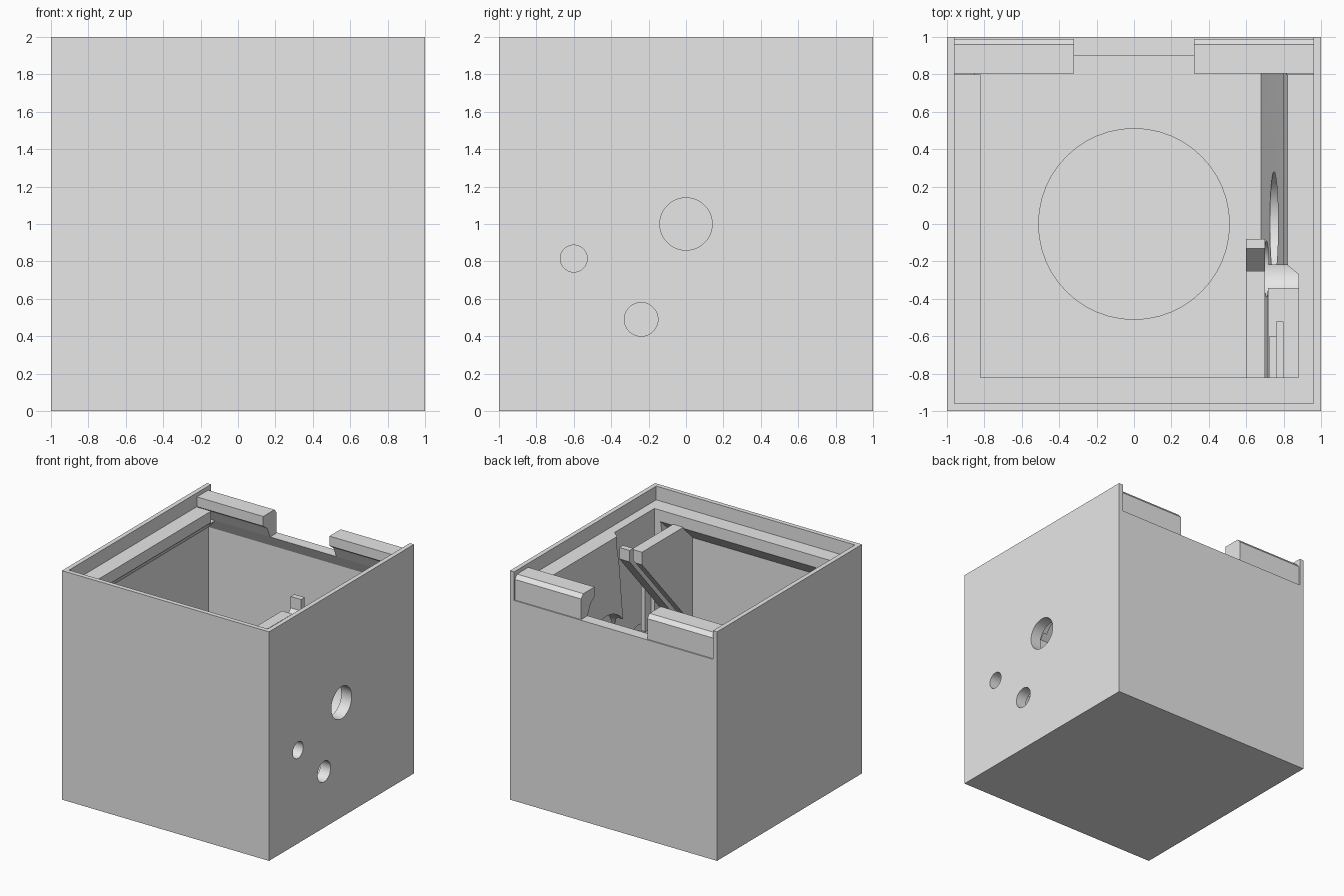
import bpy, bmesh, math
from mathutils import Matrix, Vector

cube = bpy.data.objects.get("Cube")
if cube:
    bpy.data.objects.remove(cube, do_unlink=True)

grey = bpy.data.materials.new("plain grey")
grey.use_nodes = True
grey.diffuse_color = (0.8, 0.8, 0.8, 1)
grey.node_tree.nodes["Principled BSDF"].inputs["Base Color"].default_value = (0.8, 0.8, 0.8, 1)


def finish(name, bm):
    bmesh.ops.recalc_face_normals(bm, faces=bm.faces)
    mesh = bpy.data.meshes.new(name)
    bm.to_mesh(mesh)
    bm.free()
    mesh.materials.append(grey)
    ob = bpy.data.objects.new(name, mesh)
    bpy.context.collection.objects.link(ob)
    return ob


def loft(name, rings):
    """Closed solid through rings of equal point count."""
    bm = bmesh.new()
    loops = [[bm.verts.new(p) for p in ring] for ring in rings]
    n = len(loops[0])
    for a, b in zip(loops, loops[1:]):
        for i in range(n):
            j = (i + 1) % n
            bm.faces.new((a[i], a[j], b[j], b[i]))
    bm.faces.new(loops[0])
    bm.faces.new(loops[-1])
    return finish(name, bm)


def rect(z, x0, x1, y0, y1):
    return [(x0, y0, z), (x1, y0, z), (x1, y1, z), (x0, y1, z)]


def box(name, x0, x1, y0, y1, z0, z1):
    return loft(name, [rect(z0, x0, x1, y0, y1), rect(z1, x0, x1, y0, y1)])


def side_prism(name, profile, x0, x1):
    """Extrude a (y, z) profile along x."""
    return loft(name, [[(x, y, z) for y, z in profile] for x in (x0, x1)])


def cylinder(name, centre, radius, depth, axis):
    bm = bmesh.new()
    turn = Vector((0, 0, 1)).rotation_difference(Vector(axis)).to_matrix().to_4x4()
    bmesh.ops.create_cone(bm, cap_ends=True, segments=48, radius1=radius, radius2=radius,
                          depth=depth, matrix=Matrix.Translation(centre) @ turn)
    return finish(name, bm)


def cut(target, cutter):
    cutter.hide_render = True
    mod = target.modifiers.new("cut", "BOOLEAN")
    mod.operation = "DIFFERENCE"
    mod.solver = "EXACT"
    mod.object = cutter
    bpy.context.view_layer.objects.active = target
    bpy.ops.object.modifier_apply(modifier=mod.name)
    bpy.data.objects.remove(cutter, do_unlink=True)


# Box body
body = box("box_body", -1, 1, -1, 1, 0, 2)

# Main cavity, with a chamfer under the ledge and a sloping right wall
cut(body, loft("cavity", [
    rect(0.14, -0.95, 0.68, -0.95, 0.95),
    rect(1.65, -0.95, 0.80, -0.95, 0.95),
    rect(1.78, -0.82, 0.82, -0.82, 0.885),
    rect(1.95, -0.82, 0.82, -0.82, 0.885)]))

# Lid recess and lowered back wall
cut(body, box("lid_recess", -0.96, 0.96, -0.96, 0.9, 1.88, 2.1))
cut(body, box("back_opening", -0.96, 0.96, 0.8, 1.1, 1.75, 2.1))

# Pocket in the front of the right wall
pocket = [(0.6, -0.82), (0.88, -0.82), (0.88, -0.27), (0.82, -0.22), (0.6, -0.22)]
cut(body, loft("side_pocket", [[(x, y, z) for x, y in pocket] for z in (0.6, 1.95)]))

# Round recess in the floor
cut(body, cylinder("floor_recess", (0, 0, 0.13), 0.51, 0.12, (0, 0, 1)))

# Side holes with wider counterbores inside
for y, z, r, bore in ((0, 1, 0.14, 0.28), (-0.6, 0.815, 0.072, 0.13), (-0.24, 0.49, 0.09, 0.15)):
    cut(body, cylinder("side_hole", (0.9, y, z), r, 0.8, (1, 0, 0)))
    cut(body, cylinder("counterbore", (0.7, y, z), bore, 0.4, (1, 0, 0)))

# Clip blocks on the back edge
clip = [(0.99, 1.75), (0.99, 1.93), (0.96, 1.965), (0.805, 1.965),
        (0.805, 1.88), (0.86, 1.84), (0.9, 1.75)]
for name, side in (("left_clip", 1), ("right_clip", -1)):
    side_prism(name, clip, side * 0.32, side * 0.96)

# Inner plate and diagonal rail forming a slot
side_prism("slot_plate", [(-0.96, 1.79), (-0.25, 1.79), (-0.25, 1.68), (-0.96, 0.88)], 0.6, 0.7)
side_prism("slot_rail", [(-0.08, 1.87), (-0.08, 1.77), (-0.96, 0.77), (-0.96, 0.83),
                         (-0.13, 1.77), (-0.13, 1.87)], 0.6, 0.7)

# Small stepped ribs in the pocket
for name, x0, x1, y1, top in (("outer_rib", 0.76, 0.80, -0.52, 1.6),
                              ("inner_rib", 0.725, 0.76, -0.60, 1.5)):
    box(name, x0, x1, -0.83, y1, 0.95, top)

# Smooth the round cuts, keep edges sharp
bpy.ops.object.select_all(action="DESELECT")
body.select_set(True)
bpy.context.view_layer.objects.active = body
bpy.ops.object.shade_smooth_by_angle(angle=math.radians(20))
